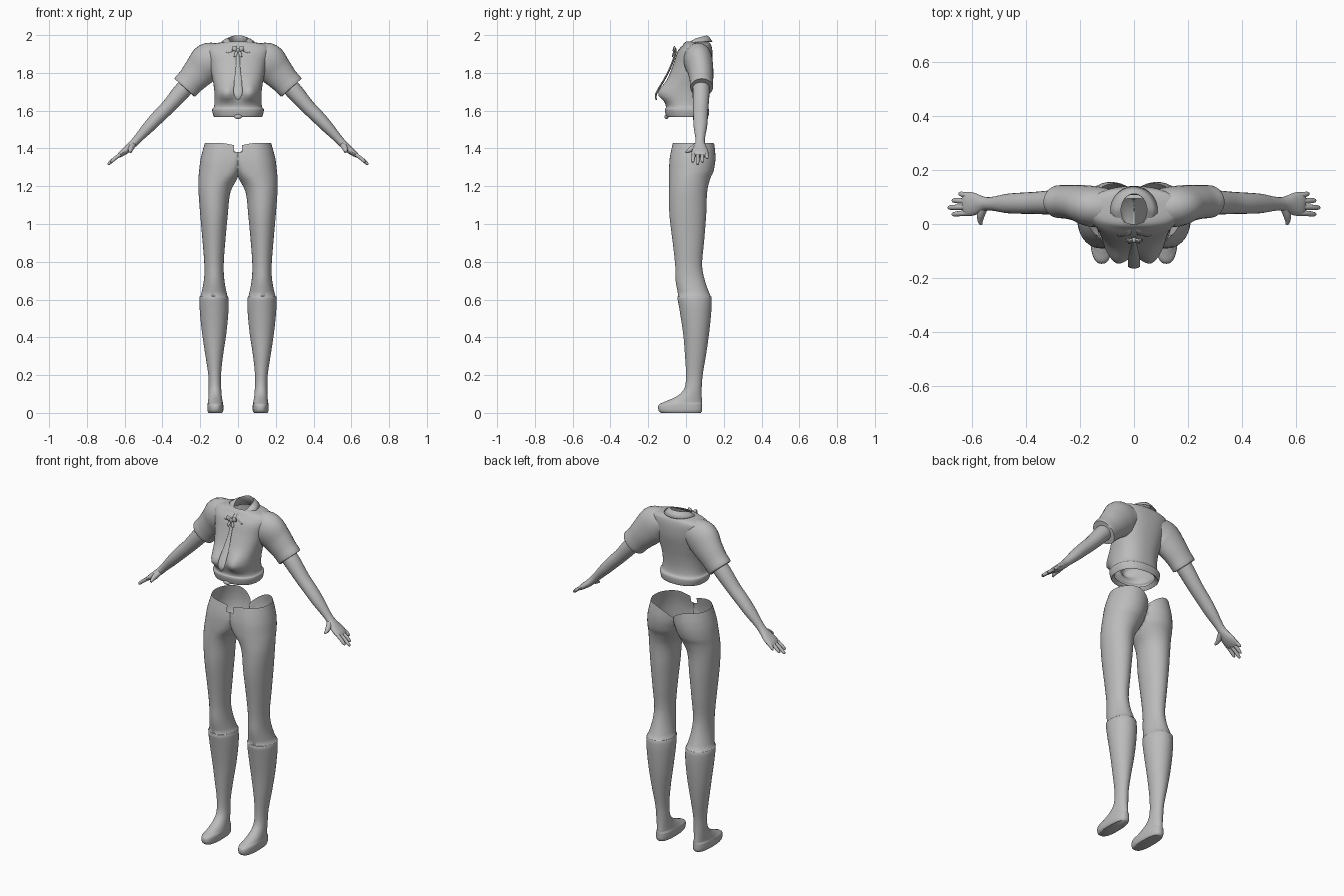
import bpy, bmesh, math
from mathutils import Vector

if "Cube" in bpy.data.objects:
    bpy.data.objects.remove(bpy.data.objects["Cube"])

grey = bpy.data.materials.new("plain_grey")
grey.use_nodes = True
grey.diffuse_color = (0.5, 0.5, 0.5, 1)
grey.node_tree.nodes["Principled BSDF"].inputs["Base Color"].default_value = (0.5, 0.5, 0.5, 1)
TAU = 2 * math.pi


def smooth_rows(rows, steps):
    """Catmull-Rom curve through rows of numbers."""
    out = []
    for i in range(len(rows) - 1):
        a, b, c, d = rows[max(i - 1, 0)], rows[i], rows[i + 1], rows[min(i + 2, len(rows) - 1)]
        # limit tangents so that close rows stay crisp
        hb, hc = (math.dist(a, b) or 1), (math.dist(c, d) or 1)
        h = math.dist(b, c)
        for s in range(steps):
            t = s / steps
            row = []
            for p, q, r, u in zip(a, b, c, d):
                m = (r - p) * h / (hb + h)
                n = (u - q) * h / (hc + h)
                row.append((2*t**3 - 3*t*t + 1) * q + (t**3 - 2*t*t + t) * m
                           + (3*t*t - 2*t**3) * r + (t**3 - t*t) * n)
            out.append(row)
    return out + [list(rows[-1])]


def loft(rings, closed=True, cap_start=False, cap_end=False):
    bm = bmesh.new()
    loops = [[bm.verts.new(p) for p in ring] for ring in rings]
    count = len(rings[0])
    for low, high in zip(loops, loops[1:]):
        for i in range(count if closed else count - 1):
            j = (i + 1) % count
            bm.faces.new((low[i], low[j], high[j], high[i]))
    if cap_start:
        bm.faces.new(loops[0][::-1])
    if cap_end:
        bm.faces.new(loops[-1])
    return bm


def finish(name, bm, mirror=False, thickness=0, angle=40):
    bmesh.ops.recalc_face_normals(bm, faces=bm.faces)
    mesh = bpy.data.meshes.new(name)
    bm.to_mesh(mesh)
    bm.free()
    mesh.materials.append(grey)
    ob = bpy.data.objects.new(name, mesh)
    bpy.context.collection.objects.link(ob)
    if mirror:
        ob.modifiers.new("mirror", "MIRROR").merge_threshold = 0.0005
    if thickness:
        ob.modifiers.new("thickness", "SOLIDIFY").thickness = thickness
    bpy.ops.object.select_all(action="DESELECT")
    ob.select_set(True)
    bpy.context.view_layer.objects.active = ob
    bpy.ops.object.shade_smooth_by_angle(angle=math.radians(angle))
    return ob


def tube(name, rows, side=(0, 1, 0), sides=20, steps=4, mirror=True, caps=(True, True)):
    """Rows are x, y, z, radius along side, radius across it."""
    rows = smooth_rows(rows, steps)
    centres = [Vector(r[:3]) for r in rows]
    rings = []
    for i, r in enumerate(rows):
        tangent = (centres[min(i + 1, len(rows) - 1)] - centres[max(i - 1, 0)]).normalized()
        across = tangent.cross(Vector(side)).normalized()
        along = across.cross(tangent)
        rings.append([centres[i] + along * r[3] * math.cos(k * TAU / sides)
                      + across * r[4] * math.sin(k * TAU / sides) for k in range(sides)])
    return finish(name, loft(rings, True, *caps), mirror)


# Legs, hips and feet: z, inner x, outer x, front y, back y
leg_rows = [
    (0, .084, .156, -.132, .078), (.012, .078, .162, -.145, .085), (.042, .078, .162, -.145, .085),
    (.058, .081, .159, -.115, .085), (.09, .086, .156, -.045, .083), (.13, .089, .155, -.008, .083),
    (.2, .09, .157, 0, .088), (.3, .08, .172, -.005, .105), (.42, .062, .19, -.015, .122),
    (.55, .05, .203, -.035, .135), (.615, .052, .203, -.046, .135), (.618, .056, .198, -.041, .13),
    (.7, .072, .181, -.055, .1), (.78, .076, .178, -.057, .085), (.9, .068, .187, -.07, .095),
    (1.05, .054, .2, -.088, .107), (1.17, .04, .209, -.09, .112), (1.24, .004, .209, -.09, .128),
    (1.28, -.012, .206, -.09, .146), (1.35, -.025, .197, -.086, .156), (1.43, -.035, .175, -.07, .15)]
rings = []
for z, x0, x1, y0, y1 in smooth_rows(leg_rows, 3):
    cx, cy, rx, ry = (x0 + x1) / 2, (y0 + y1) / 2, (x1 - x0) / 2, (y1 - y0) / 2
    rise = min(max((z - 1.22) / .12, 0), 1)
    ring = []
    for k in range(40):
        c, s = math.cos(k * TAU / 40), math.sin(k * TAU / 40)
        power = 2 / (2 + 3 * rise) if c < 0 and s < 0 else 1
        if z < .05:
            power = .8
        x = max(cx + rx * math.copysign(abs(c) ** power, c), 0)
        y = cy + ry * math.copysign(abs(s) ** power, s)
        # waist rim sinks towards the middle, most at the back
        sink = max(z - 1.3, 0) / .13 * max(1 - x / .12, 0) ** 2 * (.06 if s > 0 else .018)
        ring.append((x, y, z - sink))
    rings.append(ring)
bm = loft(rings, cap_start=True)
inner = [f for f in bm.faces if all(v.co.x < .0001 for v in f.verts)]
bmesh.ops.delete(bm, geom=inner, context="FACES")
# Notch in the front of the waist
for point, normal in (((.02, 0, 0), (1, 0, 0)), ((0, 0, 1.382), (0, 0, 1))):
    bmesh.ops.bisect_plane(bm, geom=bm.verts[:] + bm.edges[:] + bm.faces[:],
                           plane_co=point, plane_no=normal)
notch = [f for f in bm.faces if f.calc_center_median().x < .02
         and f.calc_center_median().z > 1.382 and f.calc_center_median().y < 0]
bmesh.ops.delete(bm, geom=notch, context="FACES")
finish("legs", bm, mirror=True, angle=50)

# Shirt body: z, half width, front y, back y
shirt_rows = [
    (1.585, .11, -.085, .095), (1.566, .126, -.1, .115), (1.575, .131, -.106, .12), (1.608, .137, -.112, .122),
    (1.618, .128, -.106, .112), (1.66, .124, -.112, .108), (1.72, .127, -.11, .114), (1.78, .138, -.092, .125),
    (1.85, .152, -.066, .138), (1.91, .168, -.045, .14), (1.942, .165, -.02, .135),
    (1.957, .12, -.01, .127), (1.965, .06, .0, .115)]
rings = []
for z, w, y0, y1 in smooth_rows(shirt_rows, 3):
    ring = []
    for k in range(64):
        c, s = math.cos(k * TAU / 64), math.sin(k * TAU / 64)
        x = w * math.copysign(abs(c) ** .85, c)
        y = (y0 + y1) / 2 + (y1 - y0) / 2 * math.copysign(abs(s) ** .85, s)
        if s < 0:
            drop = .035 if z < 1.69 else .055
            bust = math.exp(-((z - 1.69) / drop) ** 2)
            y -= .046 * bust * math.exp(-((abs(x) - .066) / .05) ** 2) * min(1, -2 * s)
        ring.append((x, y, z))
    rings.append(ring)
finish("shirt_body", loft(rings), angle=50)

# Sleeves with a turned-in cuff, and arms
tube("sleeves", [(.09, .06, 1.885, .07, .075), (.15, .065, 1.862, .076, .1), (.2, .077, 1.812, .068, .088),
                 (.25, .082, 1.757, .062, .075), (.281, .083, 1.724, .06, .073),
                 (.279, .083, 1.726, .052, .062), (.25, .083, 1.757, .045, .05)], caps=(False, False), sides=28)
tube("arms", [(.24, .08, 1.765, .045, .045), (.3, .08, 1.7, .045, .045), (.37, .078, 1.62, .041, .038),
              (.42, .077, 1.57, .039, .036), (.47, .076, 1.517, .036, .032), (.53, .075, 1.452, .025, .023),
              (.555, .075, 1.425, .026, .021), (.59, .074, 1.393, .041, .019), (.62, .074, 1.37, .045, .015),
              (.632, .073, 1.36, .038, .01)])

# Fingers fan out from the palm
for label, y, reach in (("little", .112, .65), ("ring", .087, .675), ("middle", .061, .69), ("index", .036, .675)):
    base_y = .074 + (y - .074) * .85
    drop = 1.37 - (reach - .62) * .78
    mid = (.615 + reach) / 2
    tube(label + "_fingers", [(.608, base_y, 1.378, .01, .01), (mid, (base_y + y) / 2, (1.378 + drop) / 2, .01, .01),
                              (reach - .006, y, drop + .004, .008, .008), (reach, y, drop, .003, .003)],
         sides=10, steps=3)
tube("thumbs", [(.555, .065, 1.42, .016, .016), (.567, .035, 1.4, .016, .015), (.57, .012, 1.387, .01, .01),
                (.567, -.002, 1.38, .005, .005)], side=(0, 0, 1), sides=10)

# Folded collar with pointed front tips
stand, fold, edge = [], [], []
for k in range(41):
    a = (k / 20 - 1) * (math.pi - .12)
    s, c = math.sin(a), math.cos(a)
    front = max(-c, 0)
    tip = max(0, 1 - abs(abs(a) - 2.65) / .4)
    stand.append((.05 * s, .05 + .06 * c, 1.945 - .03 * front))
    fold.append((.048 * s, .052 + .06 * c, 1.983 + .016 * c - .018 * front))
    edge.append((.088 * s + math.copysign(.022 * tip, s), .05 + .09 * c - .018 * tip,
                 1.966 - .042 * front - .026 * tip))
middle = [tuple((p + q) / 2 + o for p, q, o in zip(f, e, (0, 0, .004))) for f, e in zip(fold, edge)]
finish("collar", loft([stand, fold, middle, edge], closed=False), thickness=.004)

# Neck tie, its knot and bow
tube("tie", [(0, -.052, 1.915, .009, .005), (0, -.078, 1.84, .011, .005), (0, -.112, 1.77, .019, .005),
             (0, -.148, 1.71, .023, .005), (0, -.16, 1.68, .02, .005), (0, -.157, 1.657, .006, .003)],
     side=(1, 0, 0), sides=8, mirror=False)
tube("tie_bow", [(.004, -.058, 1.918, .006, .006), (.018, -.062, 1.928, .014, .007), (.03, -.06, 1.932, .012, .004)],
     side=(0, 0, 1), sides=10)
tube("tie_bow_tails", [(.004, -.06, 1.915, .006, .004), (.012, -.068, 1.9, .008, .004), (.017, -.072, 1.885, .006, .003)],
     side=(1, 0, 0), sides=8)


def ball(name, centre, size):
    bm = bmesh.new()
    bmesh.ops.create_uvsphere(bm, u_segments=14, v_segments=8, radius=1)
    for v in bm.verts:
        v.co = Vector(a * b + c for a, b, c in zip(v.co, size, centre))
    finish(name, bm)


ball("tie_knot", (0, -.06, 1.92), (.011, .011, .013))
ball("hem_knot", (0, -.103, 1.568), (.022, .012, .012))
